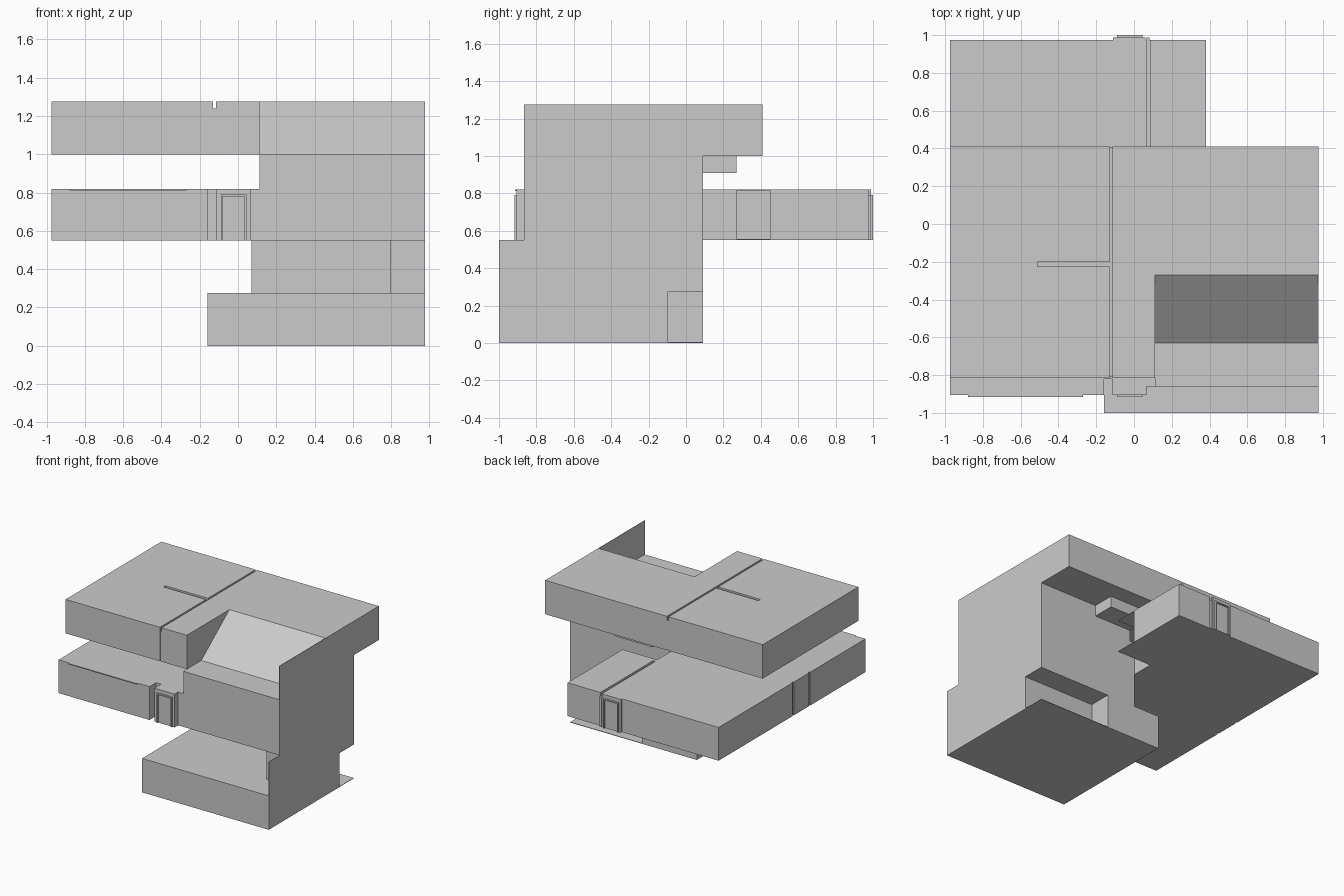
import bpy, bmesh
from mathutils import Vector

if "Cube" in bpy.data.objects:
    bpy.data.objects.remove(bpy.data.objects["Cube"])


def prism(name, pts, axis, lo, hi):
    """Extrude a 2D outline: axis 'z' takes (x, y) points, axis 'x' takes (y, z) points."""
    bm = bmesh.new()
    place = (lambda a, b: (a, b, lo)) if axis == 'z' else (lambda a, b: (lo, a, b))
    face = bm.faces.new([bm.verts.new(place(a, b)) for a, b in pts])
    new = bmesh.ops.extrude_face_region(bm, geom=[face])['geom']
    move = Vector((0, 0, hi - lo)) if axis == 'z' else Vector((hi - lo, 0, 0))
    bmesh.ops.translate(bm, vec=move, verts=[v for v in new if isinstance(v, bmesh.types.BMVert)])
    bmesh.ops.recalc_face_normals(bm, faces=bm.faces)
    mesh = bpy.data.meshes.new(name)
    bm.to_mesh(mesh)
    bm.free()
    obj = bpy.data.objects.new(name, mesh)
    bpy.context.collection.objects.link(obj)
    return obj


def box(name, x0, x1, y0, y1, z0, z1):
    return prism(name, [(x0, y0), (x1, y0), (x1, y1), (x0, y1)], 'z', z0, z1)


def cut(obj, cutter):
    mod = obj.modifiers.new("cut", 'BOOLEAN')
    mod.object = cutter
    mod.operation = 'DIFFERENCE'
    mod.solver = 'EXACT'
    cutter.hide_render = True
    cutter.hide_set(True)


def door(name, x0, x1, z0, z1, y, d):
    """Raised frame strips around a doorway, d is the outward direction."""
    y0, y1 = sorted((y, y + 0.012 * d))
    t = 0.01
    for part, a, b, c, e in (("left", x0, x0 + t, z0, z1), ("right", x1 - t, x1, z0, z1),
                             ("head", x0 + t, x1 - t, z1 - t, z1)):
        box(f"{name}_{part}", a, b, y0, y1, c, e)


# Ground floor: base plate, terrace block with an entry recess at the back right
box("floor_plate", -0.16, 0.975, -1, 0.09, 0, 0.004)
prism("terrace_block", [(-0.16, -1), (0.975, -1), (0.975, -0.095), (0.33, -0.095),
                        (0.33, 0.09), (-0.16, 0.09)], 'z', 0.004, 0.275)

# Set-back storey above the terrace
prism("setback_storey", [(0.07, -0.3), (0.795, -0.3), (0.795, -0.77), (0.973, -0.77),
                         (0.973, 0.09), (0.07, 0.09)], 'z', 0.275, 0.55)

# Tall right wing with sloped roof notch
prism("right_wing", [(-0.86, 0.55), (0.09, 0.55), (0.09, 1.0), (0.41, 1.0), (0.41, 1.275),
                     (-0.27, 1.275), (-0.63, 1.0), (-0.86, 1.0)], 'x', 0.112, 0.973)

# Thin side wall closing the right end
prism("side_wall", [(-1, 0), (-0.095, 0), (-0.095, 0.275), (0.09, 0.275), (0.09, 1.0),
                    (0.41, 1.0), (0.41, 1.275), (-0.865, 1.275), (-0.865, 0.55), (-1, 0.55)],
      'x', 0.973, 0.976)

# Middle storey with recessed front strips and a side entry recess
middle = prism("middle_storey", [
    (-0.975, -0.905), (-0.16, -0.905), (-0.16, -0.82), (-0.115, -0.82), (-0.115, -0.905),
    (0.065, -0.905), (0.065, -0.86), (0.112, -0.86), (0.112, 0.09), (0.07, 0.09),
    (0.07, 0.27), (0.38, 0.27), (0.38, 0.975), (-0.975, 0.975)], 'z', 0.55, 0.82)
cut(middle, box("entry_cutter", 0.2, 0.5, 0.2, 0.45, 0.555, 0.815))
cut(middle, box("roof_groove_cutter", 0.065, 0.085, 0.3, 1.1, 0.79, 0.9))
for i, y in enumerate((0.02, -0.19)):
    cut(middle, box(f"side_groove_cutter_{i}", -1, -0.967, y - 0.008, y + 0.008, 0.5, 0.9))
box("window_hood", -0.88, -0.27, -0.915, -0.905, 0.812, 0.82)

# Front and back doors
door("front_door", -0.09, 0.045, 0.55, 0.79, -0.905, -1)
box("back_door_panel", -0.11, 0.06, 0.975, 0.988, 0.55, 0.82)
door("back_door", -0.09, 0.045, 0.55, 0.79, 0.988, 1)
box("back_door_post", 0.065, 0.083, 0.975, 0.988, 0.55, 0.79)

# Upper storey: left slab with roof slit, joint strip and centre block
left = box("upper_left_slab", -0.975, -0.13, -0.815, 0.41, 1.0, 1.275)
cut(left, box("slit_cutter", -0.51, -0.1, -0.225, -0.2, 1.24, 1.4))
box("upper_joint", -0.13, -0.115, -0.81, 0.405, 1.0, 1.24)
box("upper_centre_block", -0.115, 0.112, -0.815, 0.41, 1.0, 1.275)

# Stair head under the upper storey
box("stair_head", 0.112, 0.45, 0.09, 0.27, 0.91, 1.0)
